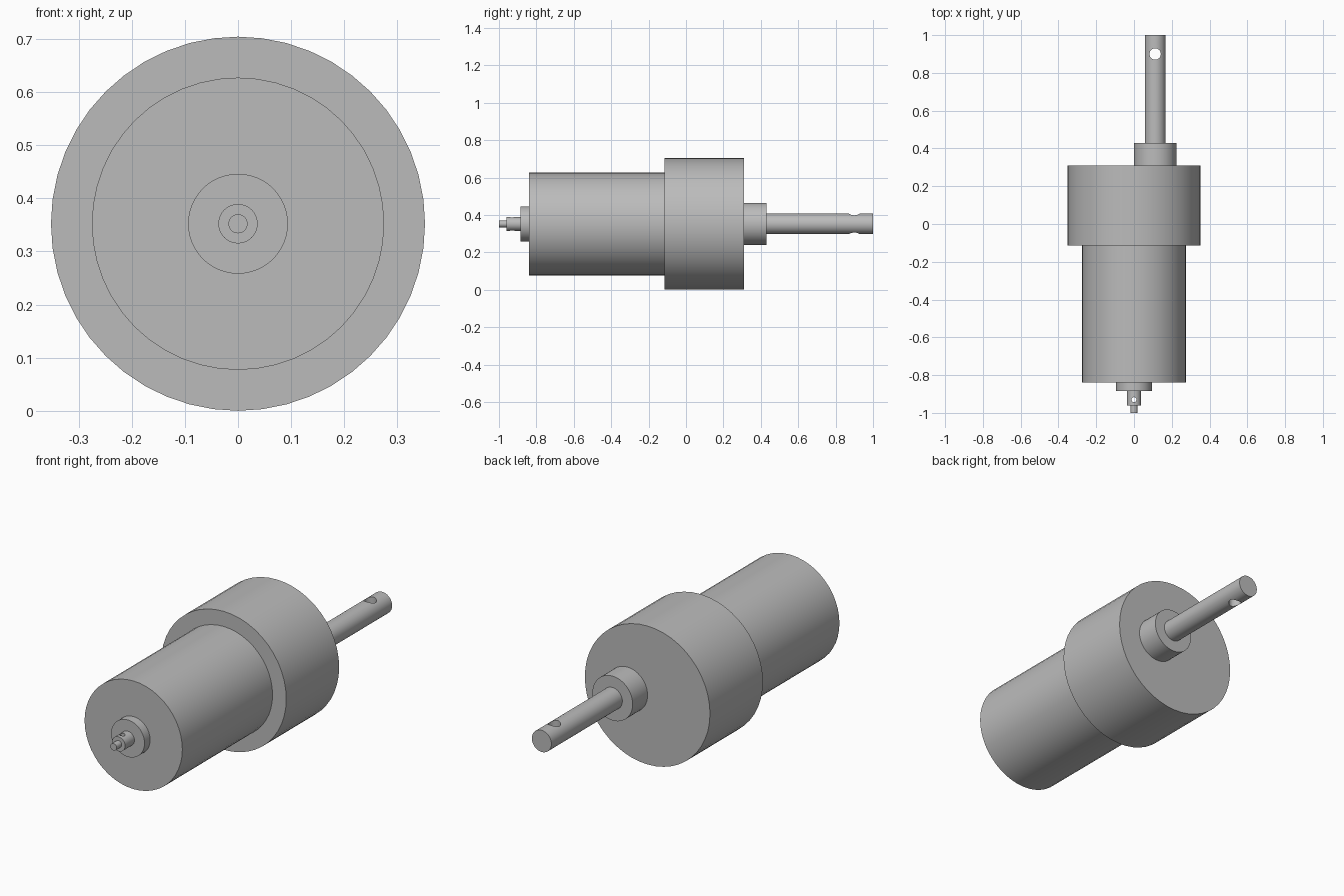
import bpy
import math

default = bpy.data.objects.get("Cube")
if default:
    bpy.data.objects.remove(default, do_unlink=True)

AXIS_Z = 0.352      # height of the motor axis
SHAFT_X = 0.112     # sideways offset of the output shaft

steel = bpy.data.materials.new("plain_grey")
steel.use_nodes = True
GREY = (0.5, 0.5, 0.5, 1)
steel.diffuse_color = GREY
steel.node_tree.nodes["Principled BSDF"].inputs["Base Color"].default_value = GREY


def rod(name, radius, y0, y1, x=0.0, sides=48):
    """Cylinder lying along y from y0 to y1."""
    bpy.ops.mesh.primitive_cylinder_add(
        vertices=sides, radius=radius, depth=y1 - y0,
        location=(x, (y0 + y1) / 2, AXIS_Z), rotation=(math.pi / 2, 0, 0))
    ob = bpy.context.object
    ob.name = name
    ob.data.materials.append(steel)
    return ob


def drill(ob, radius, x, y):
    """Cut a vertical through hole."""
    bpy.ops.mesh.primitive_cylinder_add(
        vertices=32, radius=radius, depth=0.4, location=(x, y, AXIS_Z))
    cutter = bpy.context.object
    cutter.hide_render = True
    cutter.data.materials.append(steel)
    mod = ob.modifiers.new("cross_hole", 'BOOLEAN')
    mod.operation = 'DIFFERENCE'
    mod.solver = 'EXACT'
    mod.object = cutter
    bpy.context.view_layer.objects.active = ob
    bpy.ops.object.modifier_apply(modifier=mod.name)
    bpy.data.objects.remove(cutter, do_unlink=True)


# Motor and gearbox housings
parts = [
    rod("gearbox_housing", 0.352, -0.115, 0.31),
    rod("motor_can", 0.275, -0.84, -0.115),
    rod("front_bearing_boss", 0.094, -0.885, -0.84),
    rod("shaft_tip", 0.018, -1.0, -0.96),
    rod("output_boss", 0.113, 0.31, 0.43, SHAFT_X),
]

# Cross-drilled shafts
front_shaft = rod("front_shaft", 0.037, -0.96, -0.885)
drill(front_shaft, 0.013, 0, -0.93)
output_shaft = rod("output_shaft", 0.055, 0.43, 1.0, SHAFT_X)
drill(output_shaft, 0.03, SHAFT_X, 0.9)
parts += [front_shaft, output_shaft]

# Smooth walls, sharp rims
bpy.ops.object.select_all(action='DESELECT')
for ob in parts:
    ob.select_set(True)
bpy.context.view_layer.objects.active = parts[0]
bpy.ops.object.shade_smooth_by_angle(angle=math.radians(30))
